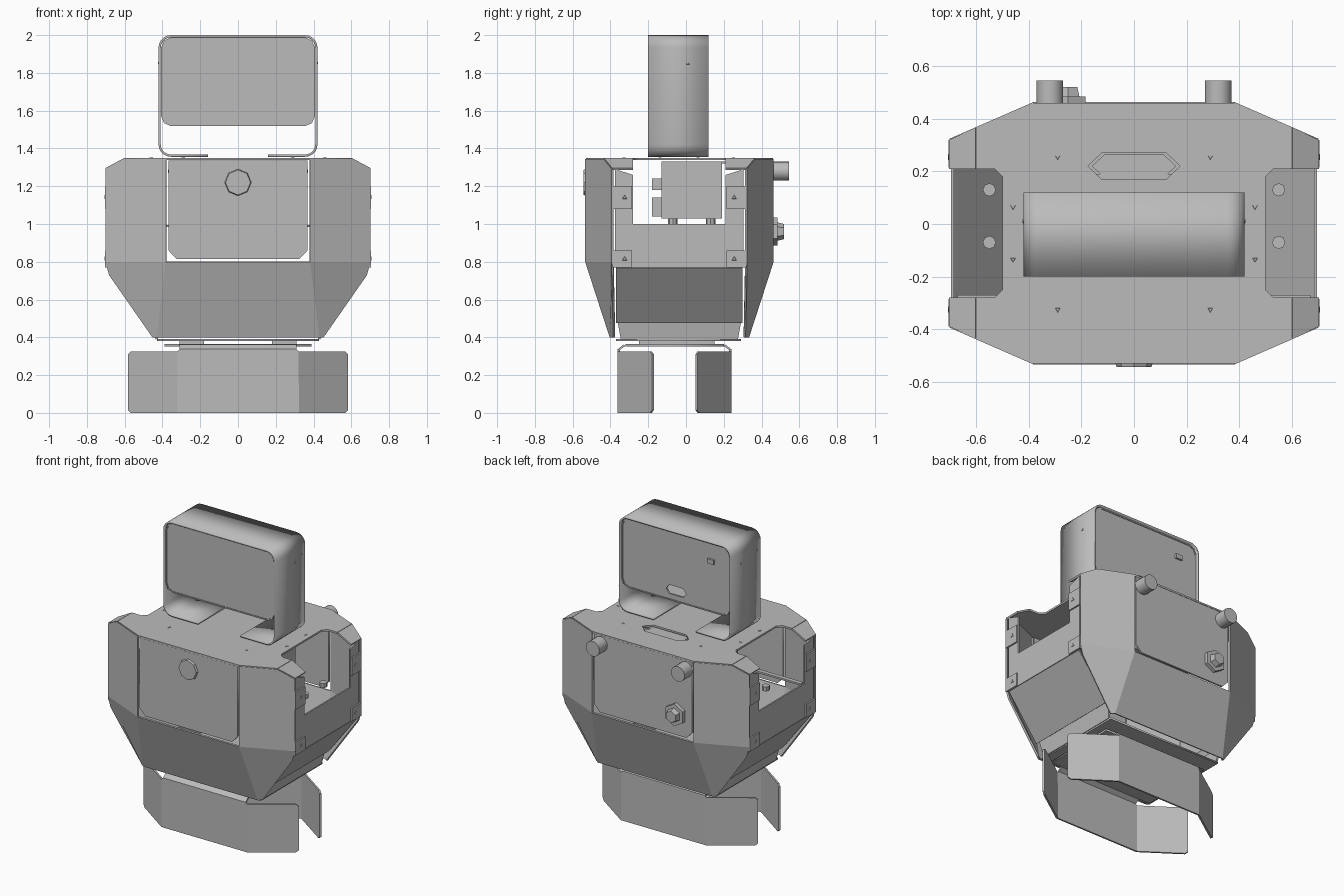
import bpy, bmesh, math
from mathutils import Matrix, Vector

if "Cube" in bpy.data.objects:
    bpy.data.objects.remove(bpy.data.objects["Cube"])

metal = bpy.data.materials.new("grey_metal")
metal.use_nodes = True
metal.diffuse_color = (0.5, 0.5, 0.5, 1)
metal.node_tree.nodes["Principled BSDF"].inputs["Base Color"].default_value = (0.5, 0.5, 0.5, 1)

YC = -0.035      # body centre in y
T = 0.012        # sheet thickness
SIDES = (1, -1)


def add(name, mesh):
    ob = bpy.data.objects.new(name, mesh)
    bpy.context.collection.objects.link(ob)
    mesh.materials.clear()
    mesh.materials.append(metal)
    return ob


def finish(name, bm, smooth=False):
    mesh = bpy.data.meshes.new(name)
    bm.to_mesh(mesh)
    bm.free()
    if smooth:
        for p in mesh.polygons:
            p.use_smooth = True
        mesh.set_sharp_from_angle(angle=math.radians(30))
    return add(name, mesh)


def sheet(name, faces, thick=T, smooth=False):
    """Folded sheet metal from a list of polygons."""
    bm = bmesh.new()
    for f in faces:
        bm.faces.new([bm.verts.new(p) for p in f])
    bmesh.ops.remove_doubles(bm, verts=bm.verts, dist=0.0005)
    bmesh.ops.recalc_face_normals(bm, faces=bm.faces)
    ob = finish(name, bm, smooth)
    mod = ob.modifiers.new("thickness", 'SOLIDIFY')
    mod.thickness = thick
    mod.offset = 0
    return ob


def plate(name, outlines, loc, thick=T, upright=False):
    """Flat plate from an outline; further outlines are holes."""
    cu = bpy.data.curves.new(name, 'CURVE')
    cu.dimensions = '2D'
    cu.fill_mode = 'BOTH'
    cu.extrude = thick / 2
    for pts in outlines:
        sp = cu.splines.new('POLY')
        sp.points.add(len(pts) - 1)
        for p, (x, y) in zip(sp.points, pts):
            p.co = (x, y, 0, 1)
        sp.use_cyclic_u = True
    tmp = bpy.data.objects.new(name + "_outline", cu)
    bpy.context.collection.objects.link(tmp)
    dg = bpy.context.evaluated_depsgraph_get()
    mesh = bpy.data.meshes.new_from_object(tmp.evaluated_get(dg))
    bpy.data.objects.remove(tmp)
    if upright:
        mesh.transform(Matrix.Rotation(math.pi / 2, 4, 'X'))
    mesh.transform(Matrix.Translation(loc))
    return add(name, mesh)


def box(name, lo, hi):
    lo, hi = Vector(lo), Vector(hi)
    bm = bmesh.new()
    bmesh.ops.create_cube(bm, size=1, matrix=Matrix.Translation((lo + hi) / 2) @ Matrix.Diagonal((*(hi - lo), 1)))
    return finish(name, bm)


def peg(name, loc, r, depth, axis, sides=6, tip=1.0):
    """Prism or cone standing on loc and pointing along axis."""
    axis = Vector(axis).normalized()
    rot = axis.to_track_quat('Z', 'Y').to_matrix().to_4x4()
    bm = bmesh.new()
    bmesh.ops.create_cone(bm, cap_ends=True, segments=sides, radius1=r, radius2=r * tip, depth=depth,
                          matrix=Matrix.Translation(Vector(loc) + axis * depth / 2) @ rot)
    return finish(name, bm, sides > 8)


def rounded(w, z0, z1, r, n=5):
    """Rounded rectangle, starting and ending at the bottom edge."""
    pts = []
    for cx, cz, a0 in ((w - r, z0 + r, -90), (w - r, z1 - r, 0), (r - w, z1 - r, 90), (r - w, z0 + r, 180)):
        for i in range(n + 1):
            a = math.radians(a0 + 90 * i / n)
            pts.append((cx + r * math.cos(a), cz + r * math.sin(a)))
    return pts


def hexslot(cx, cy, w, h):
    return [(cx + a * w, cy + b * h) for a, b in ((1, 0), (.7, 1), (-.7, 1), (-1, 0), (-.7, -1), (.7, -1))]


def mirrored(face):
    return [[(sx * x, YC + sy * v, z) for x, v, z in face] for sx in SIDES for sy in SIDES]


# Folded front and back shells: sloping apron and two wings each
wing = [(.38, .493, 1.345), (.6, .397, 1.345), (.7, .353, 1.29), (.7, .353, .8), (.38, .493, .8)]
low_wing = [(.38, .493, .8), (.7, .353, .8), (.68, .353, .73), (.45, .345, .4), (.43, .363, .4)]
apron = [[(x, YC + s * v, z) for x, v, z in
          ((-.38, .493, .8), (.38, .493, .8), (.43, .363, .4), (-.43, .363, .4))] for s in SIDES]
sheet("front_and_back_shells", mirrored(wing) + mirrored(low_wing) + apron)

# Top plate with side notches and a slot, plus its bent corner flaps
quarter = [(.38, .495), (.6, .399), (.6, .245), (.53, .245), (.5, .215)]
outline = quarter + [(x, -v) for x, v in quarter[::-1]]
outline += [(-x, v) for x, v in outline[::-1]]
plate("top_plate", [outline, hexslot(0, .255, .175, .05)], (0, YC, 1.344))
plate("slot_cover", [hexslot(0, .255, .16, .045)], (0, YC, 1.325))
sheet("top_corner_flaps", mirrored([(.6, .399, 1.344), (.6, .245, 1.344), (.7, .245, 1.29), (.7, .355, 1.29)]))

# Side panels: base, two posts, slanted underside, inner skirt
for s, side in ((1, "left"), (-1, "right")):
    def at(x, v, z):
        return (s * x, YC + v, z)
    faces = [[at(.69, -.34, .77), at(.69, .34, .77), at(.69, .34, 1.0), at(.69, .245, 1.0),
              at(.69, -.245, 1.0), at(.69, -.34, 1.0)],
             [at(.69, -.335, .77), at(.69, .335, .77), at(.47, .335, .48), at(.47, -.335, .48)]]
    for e in SIDES:
        faces.append([at(.69, e * .34, 1.0), at(.69, e * .245, 1.0), at(.69, e * .245, 1.26), at(.69, e * .34, 1.29)])
    sheet(side + "_side_panel", faces, .01)
    sheet(side + "_inner_skirt", [[at(.45, -.33, .5), at(.45, .33, .5), at(.43, .31, .39), at(.43, -.31, .39)]])
    # Fixing tabs with screws
    for e, end in ((1, "back"), (-1, "front")):
        for z0, z1 in ((.77, .86), (1.08, 1.2)):
            ys = sorted((YC + e * .25, YC + e * .355))
            xs = sorted((s * .694, s * .705))
            box(f"{side}_{end}_tab", (xs[0], ys[0], z0), (xs[1], ys[1], z1))
            peg(f"{side}_{end}_tab_screw", (s * .702, YC + e * .29, (z0 + z1) / 2), .018, .006, (s, 0, 0), 3, .6)
        peg(f"{side}_{end}_top_screw", (s * .29, YC + e * .29, 1.345), .015, .008, (0, 0, 1), 3, .6)
        peg(f"{side}_{end}_edge_screw", (s * .46, YC + e * .1, 1.345), .015, .008, (0, 0, 1), 3, .6)
        peg(f"{side}_{end}_inner_knob", (s * .55, .03 + e * .1, 1.0), .025, .03, (0, 0, 1), 8)
    peg(side + "_head_screw", (s * .415, .01, 1.85), .013, .008, (s, 0, 0), 3, .6)

# Front and back doors with chamfered lower corners
door = [(-.368, 1.337), (.368, 1.337), (.368, .86), (.325, .815), (-.325, .815), (-.368, .86)]
for e, end in ((-1, "front"), (1, "back")):
    plate(end + "_door", [door], (0, YC + e * .488, 0), upright=True)
peg("front_button", (0, -.525, 1.22), .072, .018, (0, -1, 0), 8, .92)
for s, side in ((1, "left"), (-1, "right")):
    peg(side + "_back_knob", (s * .32, .455, 1.28), .051, .09, (0, 1, 0), 16)
peg("back_nut_base", (-.25, .455, .96), .075, .03, (0, 1, 0), 6)
peg("back_nut", (-.25, .48, .96), .05, .04, (0, 1, 0), 6, .8)

# Box inside the body, with two side lugs
box("inner_box", (-.3, -.13, 1.03), (.3, .19, 1.33))
for z0, z1 in ((1.04, 1.14), (1.18, 1.24)):
    box("inner_box_lug", (-.1, -.18, z0), (.1, -.13, z1))
plate("inner_shelf", [[(-.67, -.3), (.67, -.3), (.67, -.27), (-.67, -.27)]], (0, 0, .99))

# Floor of the body and the mounting pads below it
plate("body_floor", [[(-.43, -.37), (.43, -.37), (.43, .29), (-.43, .29)]], (0, 0, .386))
for s in SIDES:
    xs = sorted((s * .18, s * .31))
    box("mounting_pad", (xs[0], -.25, .36), (xs[1], .15, .385))

# Feet: bracket plate and two folded guards with wings
plate("foot_bracket", [[(-.39, -.32), (.39, -.32), (.39, .2), (-.39, .2)],
                       [(-.15, -.2), (.15, -.2), (.15, .08), (-.15, .08)]], (0, 0, .358))
for e, end, yc, yw in ((-1, "front", -.356, -.175), (1, "back", .234, .055)):
    guard = [[(-.32, yc, 0), (.32, yc, 0), (.32, yc, .325), (.31, yc, .335), (-.31, yc, .335), (-.32, yc, .325)],
             [(-.31, yc, .335), (.31, yc, .335), (.31, yc - e * .03, .358), (-.31, yc - e * .03, .358)]]
    for s in SIDES:
        guard.append([(s * .32, yc, 0), (s * .565, yw + e * .01, 0), (s * .58, yw, .015), (s * .58, yw, .31),
                      (s * .565, yw + e * .01, .325), (s * .32, yc, .325)])
    sheet(end + "_foot_guard", guard)

# Head frame: rounded band, open at the bottom between two feet
path = [(.16, 1.362)] + rounded(.415, 1.362, 1.994, .06) + [(-.16, 1.362)]
sheet("head_frame", [[(a[0], -.2, a[1]), (b[0], -.2, b[1]), (b[0], .12, b[1]), (a[0], .12, a[1])]
                     for a, b in zip(path, path[1:])], smooth=True)

# Head box: screen, rim and slotted back
rim = rounded(.403, 1.522, 1.984, .05, 2)
plate("head_screen", [rim], (0, -.185, 0), upright=True)
plate("head_back", [rim, hexslot(0, 1.59, .075, .03)], (0, .1, 0), upright=True)
sheet("head_rim", [[(a[0], -.195, a[1]), (b[0], -.195, b[1]), (b[0], .11, b[1]), (a[0], .11, a[1])]
                   for a, b in zip(rim, rim[1:] + rim[:1])], .008)
box("head_latch", (-.29, .1, 1.85), (-.24, .12, 1.88))
